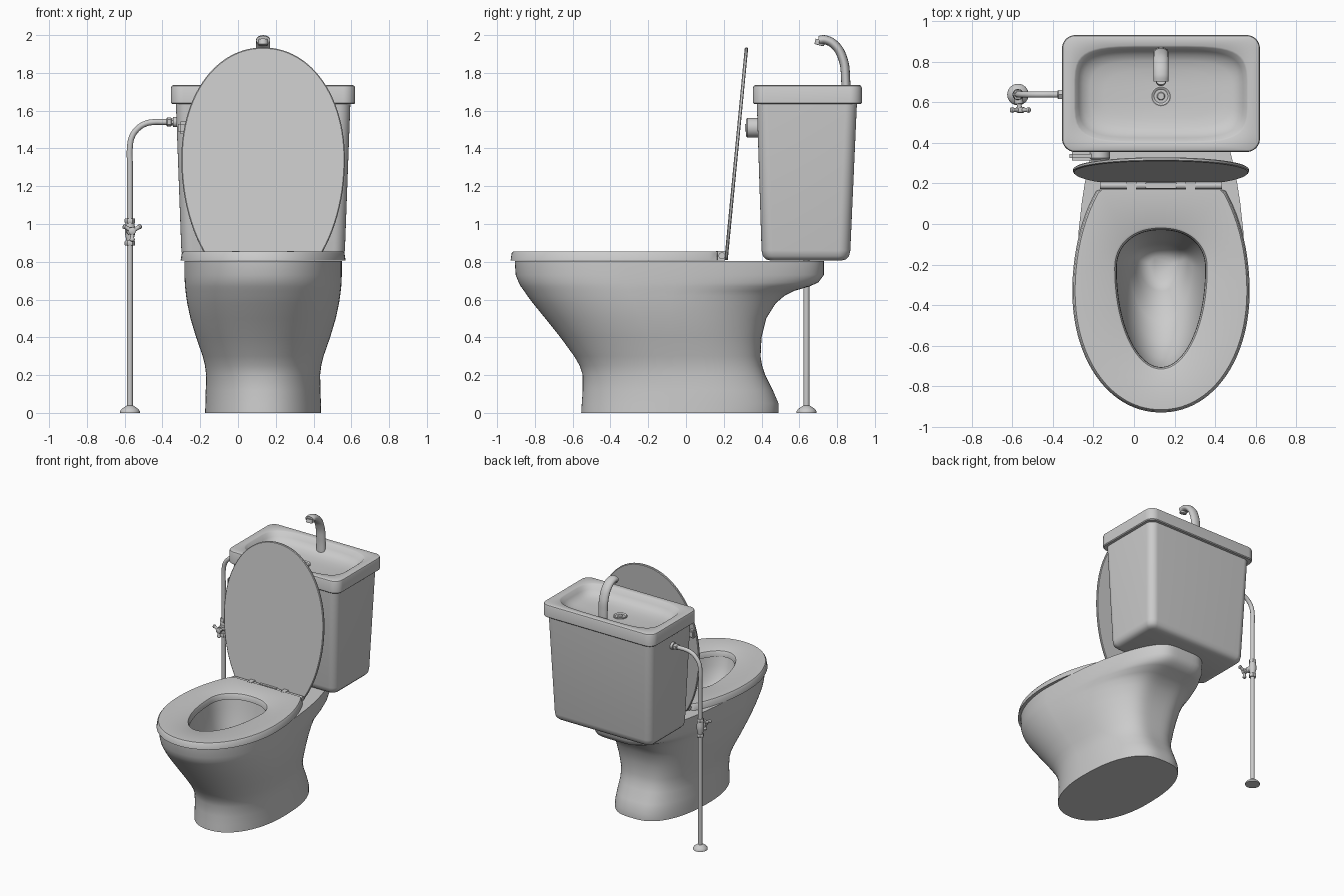
import bpy, bmesh
from math import sin, cos, pi, radians
from mathutils import Vector

if "Cube" in bpy.data.objects:
    bpy.data.objects.remove(bpy.data.objects["Cube"])

CX = 0.133   # centre line of the toilet
N = 96


def finish(name, bm, angle=35):
    bmesh.ops.recalc_face_normals(bm, faces=bm.faces)
    me = bpy.data.meshes.new(name)
    bm.to_mesh(me)
    bm.free()
    ob = bpy.data.objects.new(name, me)
    bpy.context.collection.objects.link(ob)
    bpy.ops.object.select_all(action='DESELECT')
    ob.select_set(True)
    bpy.context.view_layer.objects.active = ob
    bpy.ops.object.shade_smooth_by_angle(angle=radians(angle))
    return ob


def loft(name, rings, caps=True, closed=False, angle=35):
    """Skin a list of equal-length point rings."""
    bm = bmesh.new()
    vs = [[bm.verts.new(p) for p in r] for r in rings]
    pairs = list(zip(vs, vs[1:])) + ([(vs[-1], vs[0])] if closed else [])
    for a, b in pairs:
        for i in range(len(a)):
            j = (i + 1) % len(a)
            bm.faces.new((a[i], a[j], b[j], b[i]))
    if caps and not closed:
        bm.faces.new(vs[0])
        bm.faces.new(vs[-1])
    return finish(name, bm, angle)


def spow(v, e):
    return (abs(v) ** e) * (1 if v >= 0 else -1)


def egg(z, yf, yb, hw, ym, nf=2, nb=2, taper=0, ycut=9, cx=CX):
    """Egg outline: separate front and back superellipse halves."""
    pts = []
    for k in range(N):
        t = 2 * pi * (k + .5) / N
        n = nb if sin(t) > 0 else nf
        x, s = hw * spow(cos(t), 2 / n), spow(sin(t), 2 / n)
        if s > 0:
            x *= 1 - taper * s * s
        y = ym + s * ((yb - ym) if s > 0 else (ym - yf))
        pts.append((cx + x, min(y, ycut), z))
    return pts


def rrect(z, cy, hx, hy, r, n=12):
    pts = []
    for q, (sx, sy) in enumerate([(1, 1), (-1, 1), (-1, -1), (1, -1)]):
        for k in range(n):
            t = pi / 2 * (q + k / (n - 1))
            pts.append((CX + sx * (hx - r) + r * cos(t), cy + sy * (hy - r) + r * sin(t), z))
    return pts


def superell(z, cy, hx, hy, n, count=48):
    ts = [2 * pi * (k + .5) / count for k in range(count)]
    return [(CX + hx * spow(cos(t), 2 / n), cy + hy * spow(sin(t), 2 / n), z) for t in ts]


def turned(name, base, axis, profile, sides=32):
    """Turn a (distance, radius) profile around an axis from base."""
    q = Vector((0, 0, 1)).rotation_difference(Vector(axis))
    ring = [(cos(2 * pi * k / sides), sin(2 * pi * k / sides)) for k in range(sides)]
    return loft(name, [[Vector(base) + q @ Vector((r * c, r * s, d)) for c, s in ring]
                       for d, r in profile])


def tube(name, pts, r):
    """Sweep a round section along a smooth path."""
    cu = bpy.data.curves.new(name, 'CURVE')
    cu.dimensions = '3D'
    cu.bevel_depth, cu.bevel_resolution, cu.resolution_u, cu.use_fill_caps = r, 6, 10, True
    sp = cu.splines.new('BEZIER')
    sp.bezier_points.add(len(pts) - 1)
    for b, p in zip(sp.bezier_points, pts):
        b.co = p
        b.handle_left_type = b.handle_right_type = 'AUTO'
    tmp = bpy.data.objects.new(name + "_path", cu)
    bpy.context.collection.objects.link(tmp)
    bpy.context.view_layer.update()
    bm = bmesh.new()
    bm.from_mesh(bpy.data.meshes.new_from_object(tmp.evaluated_get(
        bpy.context.evaluated_depsgraph_get())))
    bpy.data.objects.remove(tmp)
    return finish(name, bm)


def box(name, c, size, bevel=0.006):
    bm = bmesh.new()
    bmesh.ops.create_cube(bm, size=1)
    for v in bm.verts:
        v.co = Vector(c) + Vector(v.co[i] * size[i] for i in range(3))
    bmesh.ops.bevel(bm, geom=bm.edges[:], offset=bevel, segments=2, affect='EDGES')
    return finish(name, bm)


# Bowl: pedestal sections (z, front, back, half width), then the inner cavity
outer = [(0, -.555, .49, .307), (.05, -.552, .49, .306), (.12, -.547, .46, .304),
         (.2, -.547, .42, .302), (.25, -.563, .403, .308), (.3, -.592, .395, .32),
         (.4, -.665, .40, .355), (.5, -.745, .425, .385), (.58, -.81, .475, .402),
         (.62, -.84, .522, .408), (.645, -.857, .57, .411), (.67, -.875, .655, .414),
         (.69, -.886, .70, .415), (.73, -.902, .73, .417), (.805, -.907, .73, .417)]
rings = []
for z, yf, yb, hw in outer:
    f = min(1, max(0, (z - .1) / .6))
    rings.append(egg(z, yf, yb, hw, -.05 - .25 * f, 2.15, 3 + 2 * f, .15 + .25 * f))
for z, yf, yb, hw in [(.805, -.715, -.02, .23), (.74, -.70, -.03, .22), (.64, -.66, -.05, .205),
                      (.55, -.58, -.075, .18), (.48, -.48, -.09, .155), (.43, -.38, -.10, .13),
                      (.35, -.33, -.12, .11), (.31, -.28, -.16, .06)]:
    rings.append(egg(z, yf, yb, hw, yb - .3 * (yb - yf), 2, 2.3))
loft("bowl", rings, angle=50)


# Seat: closed ring with a rounded inner lip
def seat_outline(z, g=0, cut=.17, cx=CX):
    return egg(z, -.925 + g, .386 - g, .433 - g, -.33, 2.08, 2, ycut=cut, cx=cx)


def hole(z, g):
    return egg(z, -.725 + g, -.01 - g, .238 - g, -.22, 2, 2.2)


loft("seat", [seat_outline(.807, -.004), seat_outline(.845, .002), seat_outline(.855, .01),
              hole(.855, 0), hole(.85, .01), hole(.835, .018), hole(.807, .02)], closed=True)

# Raised cover: the seat outline, hinged upright
cover_rings = []
for z, g in [(0, .005), (.004, 0), (.014, 0), (.018, .005)]:
    cover_rings.append([(x, y - .205, zz) for x, y, zz in seat_outline(z, g, .205, 0)])
cover = loft("seat_cover", cover_rings)
cover.location = (CX, .203, .81)
cover.rotation_euler = (radians(-95.5), 0, 0)

# Hinges
turned("hinge_rod", (CX - .30, .19, .832), (1, 0, 0), [(0, .018), (.60, .018)], 20)
for side in (-1, 1):
    box(f"hinge_block_{side}", (CX + side * .145, .182, .832), (.05, .06, .05))
box("hinge_centre", (CX, .19, .832), (.16, .03, .045))

# Cistern body with rounded bottom
TY = .64
loft("cistern", [rrect(z, y, hx, hy, r) for z, y, hx, hy, r in
                 [(.806, .635, .385, .185, .03), (.812, .635, .41, .21, .045),
                  (.83, .635, .427, .228, .055), (.86, .635, .433, .235, .06),
                  (1.64, TY, .462, .265, .06)]], angle=40)

# Cistern lid with hand-wash basin
LY = .643
loft("basin_lid",
     [rrect(z, LY, .4875 - g, .288 - g, .065 - g) for z, g in
      [(1.635, .006), (1.641, 0), (1.722, 0), (1.731, .004), (1.735, .012)]] +
     [superell(z, LY - .003, hx, hy, n) for z, hx, hy, n in
      [(1.735, .43, .24, 4.5), (1.73, .422, .232, 4.5), (1.70, .405, .215, 4.2),
       (1.675, .385, .195, 4), (1.66, .35, .165, 3.6), (1.65, .28, .12, 3),
       (1.645, .06, .06, 2)]])
turned("drain", (CX, .63, 1.64), (0, 0, 1),
       [(0, .05), (.012, .05), (.015, .045), (.012, .038), (.008, .034), (.008, .02), (.014, .016)])

# Spout, wider than deep
spout = tube("spout", [(0, .845, 1.65), (0, .845, 1.77), (0, .832, 1.87), (0, .79, 1.945),
                       (0, .735, 1.975), (0, .703, 1.972)], .024)
spout.scale.x = 1.55
spout.location.x = CX
turned("spout_nozzle", (CX, .712, 1.975), (0, -.25, -1), [(0, .026), (.028, .026), (.03, .018)], 24)

# Flush lever
turned("lever_boss", (-.17, .40, 1.51), (0, -1, 0), [(0, .052), (.075, .052), (.082, .046)])
box("flush_lever", (-.235, .335, 1.51), (.165, .045, .065), .012)

# Water supply pipe, floor flange and fittings
PX, PY = -.572, .638
arc = [(PX + .13 * (1 - cos(a)), PY, 1.41 + .13 * sin(a)) for a in (0, pi / 8, pi / 4, pi * 3 / 8, pi / 2)]
tube("supply_pipe", [(PX, PY, 0.01), (PX, PY, .7), (PX, PY, 1.3)] + arc + [(-.40, PY, 1.54), (-.31, PY, 1.54)], .0155)
turned("floor_flange", (PX, PY, 0), (0, 0, 1),
       [(0, .053), (.008, .053), (.02, .045), (.032, .028), (.038, .018)])
turned("pipe_nut", (-.378, PY, 1.54), (1, 0, 0), [(0, .02), (.006, .025), (.022, .025), (.026, .018), (.052, .018)], 6)
turned("pipe_collar", (-.345, PY, 1.54), (1, 0, 0), [(0, .027), (.03, .027)])

# Stop valve with three-lobed handle
turned("valve_body", (PX, PY, .90), (0, 0, 1), [(0, .018), (.02, .02), (.05, .027), (.08, .027), (.12, .02)])
for i, z in enumerate((.885, 1.003)):
    turned(f"valve_nut_{i}", (PX, PY, z), (0, 0, 1), [(0, .024), (.005, .028), (.022, .028), (.027, .024)], 6)
turned("valve_stem", (PX, PY, .963), (.12, -1, 0), [(0, .022), (.045, .022), (.047, .012), (.08, .012)], 20)
HX, HY, HZ = -.56, .562, .963
turned("handle_hub", (HX, HY + .014, HZ), (0, -1, 0), [(0, .02), (.024, .02), (.028, .014)], 20)
for i in range(3):
    a = radians(30 + 120 * i)
    turned(f"handle_lobe_{i}", (HX, HY, HZ), (cos(a), 0, sin(a)),
           [(0, .013), (.035, .010), (.045, .014), (.053, .012), (.057, .005)], 16)
